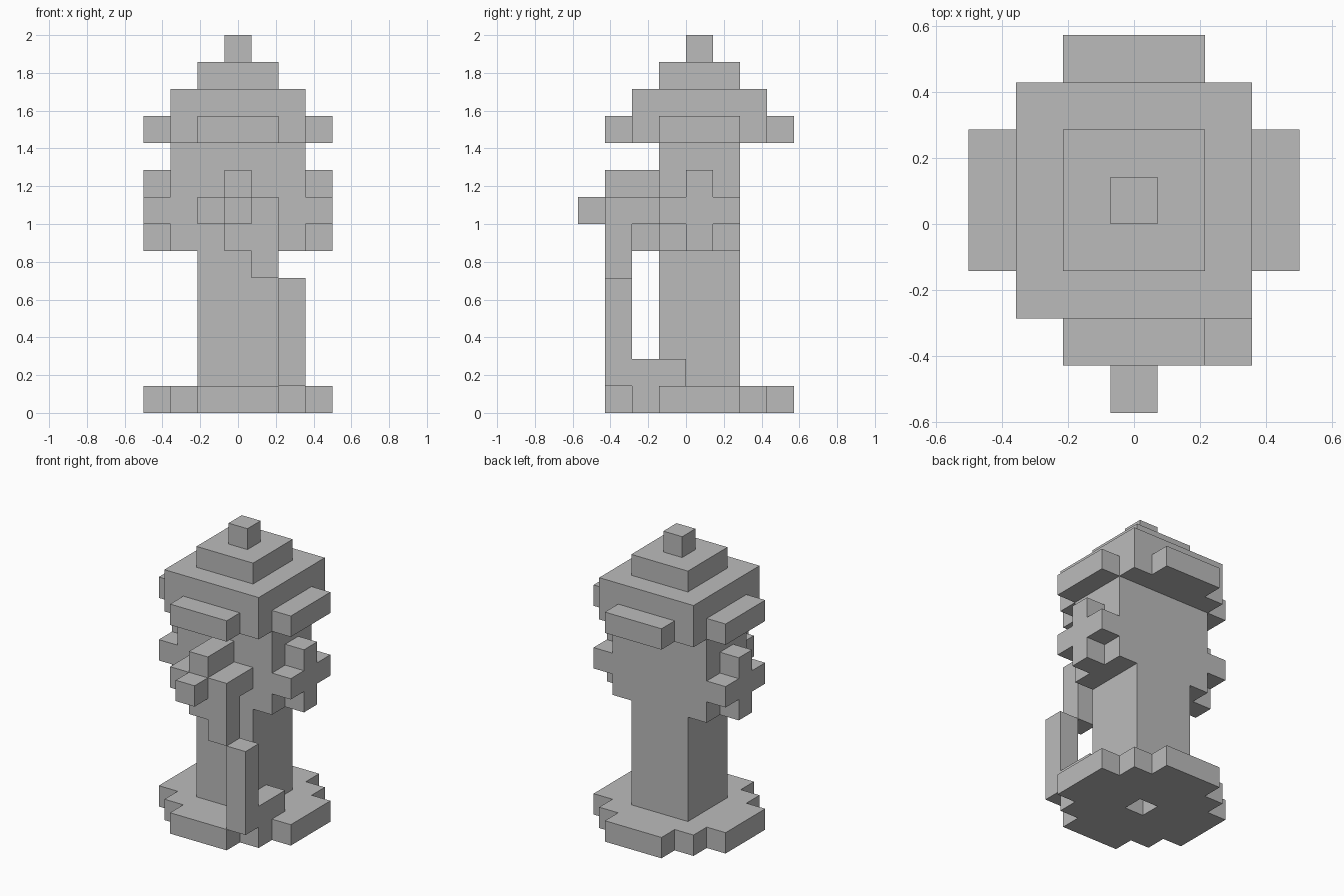
import bpy
import bmesh
from mathutils import Matrix, Vector

cube = bpy.data.objects.get("Cube")
if cube:
    bpy.data.objects.remove(cube, do_unlink=True)

U = 1 / 7          # edge of one block
MID = 0.5          # y of the main axis, in blocks

grey = bpy.data.materials.new("plain grey")
grey.use_nodes = True
grey.diffuse_color = (0.5, 0.5, 0.5, 1)
grey.node_tree.nodes["Principled BSDF"].inputs["Base Color"].default_value = (0.5, 0.5, 0.5, 1)


def outline(corners):
    """Closed stepped outline from the outer corners of one quadrant."""
    quad = []
    for i, (a, b) in enumerate(corners):
        quad.append((a, b))
        if i + 1 < len(corners):
            quad.append((corners[i + 1][0], b))
    points = list(quad)
    points += [(-a, b) for a, b in reversed(quad)]
    points += [(-a, -b) for a, b in quad]
    points += [(a, -b) for a, b in reversed(quad)]
    return points


def prism(name, points, depth, origin, turn=Matrix()):
    """Extrude a flat outline along its normal, turn it and place it (in blocks)."""
    bm = bmesh.new()
    face = bm.faces.new([bm.verts.new((a, b, 0)) for a, b in points])
    top = bmesh.ops.extrude_face_region(bm, geom=[face])["geom"]
    verts = [v for v in top if isinstance(v, bmesh.types.BMVert)]
    bmesh.ops.translate(bm, verts=verts, vec=(0, 0, depth))
    bmesh.ops.recalc_face_normals(bm, faces=bm.faces)
    bm.transform(Matrix.Scale(U, 4) @ Matrix.Translation(Vector(origin)) @ turn)
    mesh = bpy.data.meshes.new(name)
    bm.to_mesh(mesh)
    bm.free()
    mesh.materials.append(grey)
    obj = bpy.data.objects.new(name, mesh)
    bpy.context.collection.objects.link(obj)
    return obj


def turned(x_to, y_to, z_to):
    """Rotation that sends the local axes to the given directions."""
    return Matrix((x_to, y_to, z_to)).transposed().to_4x4()


DISC = outline([(3.5, 1.5), (2.5, 2.5), (1.5, 3.5)])
PLUS = outline([(1.5, 0.5), (0.5, 1.5)])
UNIT = outline([(0.5, 0.5)])
TO_FRONT = turned((1, 0, 0), (0, 0, 1), (0, -1, 0))
TO_LEFT = turned((0, 1, 0), (0, 0, 1), (1, 0, 0))

# Stepped foot with a small hole underneath
foot = prism("foot", DISC, 1, (0, MID, 0))
cutter = prism("hole_cutter", UNIT, 1.5, (0, MID, -0.75 + 0.25))
cutter.hide_render = True
cutter.hide_set(True)
hole = foot.modifiers.new("hole", "BOOLEAN")
hole.operation = "DIFFERENCE"
hole.object = cutter

# Barrel: narrow shaft and wide shoulder
prism("shaft", outline([(1.5, 1.5)]), 5, (0, MID, 1))
prism("shoulder", outline([(2.5, 1.5)]), 4, (0, MID, 6))

# Stepped bonnet
prism("brim", DISC, 1, (0, MID, 10))
prism("bonnet_lower", outline([(2.5, 2.5)]), 1, (0, MID, 11))
prism("bonnet_upper", outline([(1.5, 1.5)]), 1, (0, MID, 12))
prism("top_knob", UNIT, 1, (0, MID, 13))

# Side caps
for name, x in (("left_cap", 2.5), ("right_cap", -3.5)):
    prism(name, PLUS, 1, (x, MID, 7.5), TO_LEFT)

# Front outlet with its nut
prism("front_outlet", PLUS, 2, (0, -1, 7.5), TO_FRONT)
prism("front_nut", UNIT, 1, (0, -3, 7.5), TO_FRONT)

# Hanging chain: upper drop, then an L-shaped strap running back to the shaft
prism("chain_upper", outline([(0.5, 0.5)]), 2, (1, -2.5, 5))
strap = [(-3, 1), (0, 1), (0, 2), (-2, 2), (-2, 5), (-3, 5)]
prism("chain_lower", strap, 1, (1.5, 0, 0), TO_LEFT)
